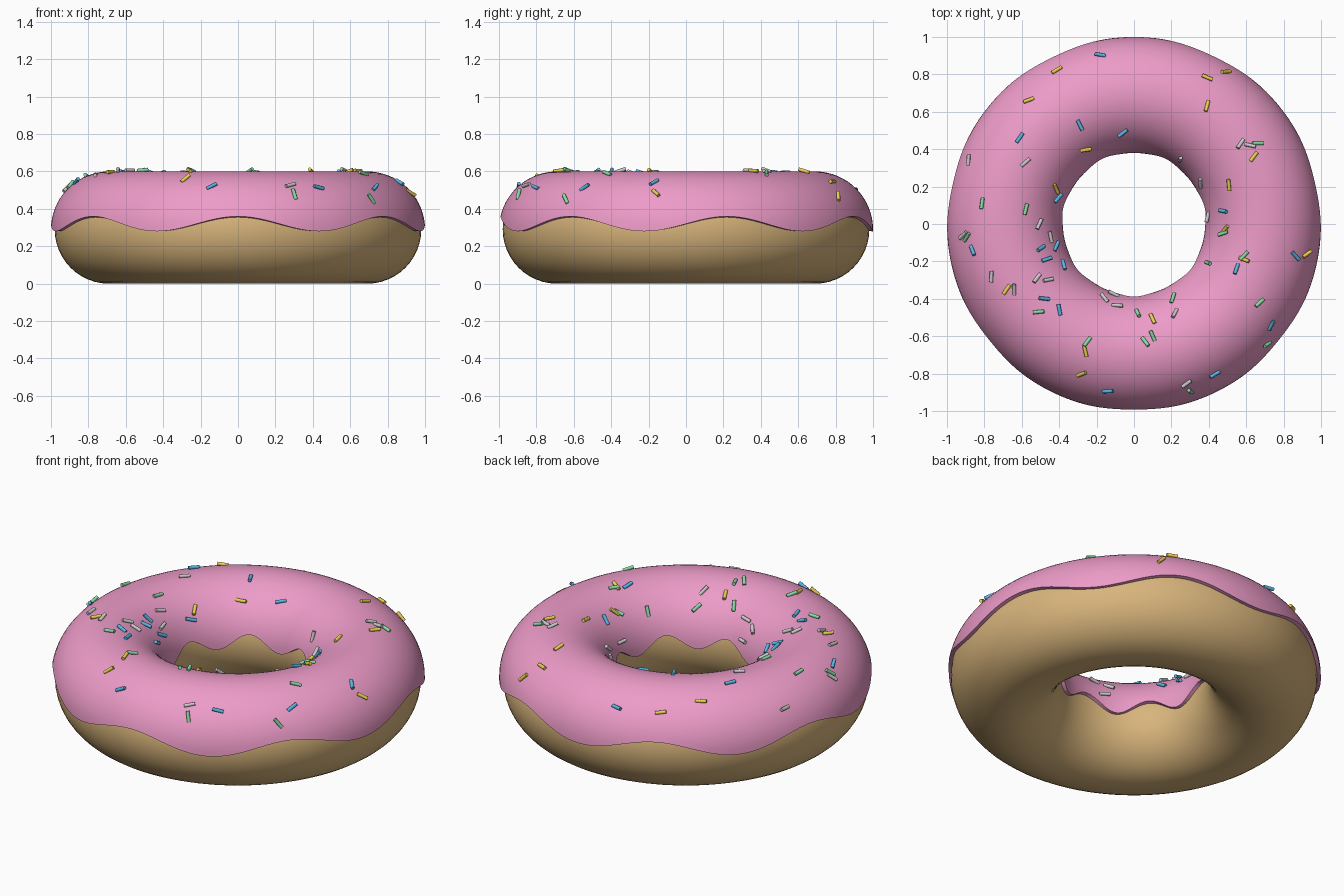
import bpy, bmesh, math, random
from mathutils import Vector, Matrix

if "Cube" in bpy.data.objects:
    bpy.data.objects.remove(bpy.data.objects["Cube"])

random.seed(4)
R, CZ = 0.69, 0.29            # ring radius and centre height
DOUGH_R, ICING_R = 0.29, 0.31  # tube radii


def material(name, rgb):
    m = bpy.data.materials.new(name)
    m.diffuse_color = (*rgb, 1)
    m.use_nodes = True
    m.node_tree.nodes["Principled BSDF"].inputs["Base Color"].default_value = m.diffuse_color
    return m


def finish(bm, name, mat, angle=40):
    bmesh.ops.recalc_face_normals(bm, faces=bm.faces)
    me = bpy.data.meshes.new(name)
    bm.to_mesh(me)
    bm.free()
    me.materials.append(mat)
    ob = bpy.data.objects.new(name, me)
    bpy.context.collection.objects.link(ob)
    bpy.ops.object.select_all(action='DESELECT')
    ob.select_set(True)
    bpy.context.view_layer.objects.active = ob
    bpy.ops.object.shade_smooth_by_angle(angle=math.radians(angle))
    return ob


def sweep_ring(name, section, segments, mat):
    """Closed ring from section(theta) -> list of (tube angle, tube radius)."""
    bm = bmesh.new()
    rings = []
    for i in range(segments):
        t = math.tau * i / segments
        ring = []
        for a, r in section(t):
            d = R + r * math.cos(a)
            ring.append(bm.verts.new((d * math.cos(t), d * math.sin(t), CZ + r * math.sin(a))))
        rings.append(ring)
    n = len(rings[0])
    for i in range(segments):
        p, q = rings[i], rings[(i + 1) % segments]
        for j in range(n):
            k = (j + 1) % n
            bm.faces.new((p[j], q[j], q[k], p[k]))
    return finish(bm, name, mat)


# Dough ring
sweep_ring("dough", lambda t: [(math.tau * j / 48, DOUGH_R) for j in range(48)],
           112, material("dough", (0.69, 0.46, 0.20)))


# Icing shell with a seven-lobed wavy edge, inside and out
def icing_section(t):
    edge = math.asin((0.03 + 0.04 * math.sin(7 * t)) / ICING_R)
    angles = [edge + (math.pi - 2 * edge) * j / 32 for j in range(33)]
    return [(a, ICING_R) for a in angles] + [(a, DOUGH_R - 0.006) for a in reversed(angles)]


sweep_ring("icing", icing_section, 168, material("icing", (0.85, 0.33, 0.58)))

# Sprinkles, placed by plan position and dropped on to the icing
sprinkles = {
    "blue": ((0.10, 0.47, 0.80), [
        (-.18, .90), (-.29, .53), (-.61, .46), (-.06, .49), (.48, .07), (.86, -.17),
        (.55, -.24), (.73, -.54), (.43, -.80), (-.14, -.89), (-.40, -.46), (-.48, -.40),
        (-.47, -.19), (-.38, -.22), (-.42, -.12), (-.86, -.14), (-.50, -.13), (-.41, .14)]),
    "yellow": ((0.85, 0.65, 0.08), [
        (-.41, .82), (-.56, .66), (.49, .81), (.39, .78), (.39, .63), (-.26, .40),
        (.64, .36), (.51, .21), (-.42, .19), (.49, -.03), (.92, -.16), (.59, -.19),
        (.10, -.51), (-.26, -.68), (-.28, -.80), (-.68, -.35)]),
    "green": ((0.25, 0.72, 0.38), [
        (.66, .43), (-.81, .11), (-.58, .08), (-.89, -.07), (.48, -.05), (.40, -.21),
        (.59, -.17), (.67, -.42), (.71, -.64), (.21, -.40), (.02, -.48), (.06, -.63),
        (.10, -.60), (.30, -.89), (-.25, -.63), (-.51, -.47)]),
    "white": ((0.75, 0.75, 0.72), [
        (-.88, .34), (-.58, .33), (.25, .35), (.57, .43), (.62, .42), (.36, .22),
        (.40, .04), (-.51, 0), (-.45, -.07), (-.91, -.06), (-.76, -.28), (-.52, -.29),
        (-.64, -.35), (-.46, -.30), (-.16, -.40), (-.11, -.38), (-.09, -.44),
        (.22, -.48), (.28, -.85)]),
}
for colour, (rgb, spots) in sprinkles.items():
    bm = bmesh.new()
    for x, y in spots:
        dist = math.hypot(x, y)
        off = dist - R
        normal = Vector((x / dist * off, y / dist * off,
                         math.sqrt(max(ICING_R ** 2 - off ** 2, 0.0004)))).normalized()
        centre = Vector((x / dist * R, y / dist * R, CZ)) + normal * (ICING_R + 0.007)
        axis = Matrix.Rotation(random.uniform(0, math.pi), 3, normal) @ normal.orthogonal()
        axis = axis.normalized() + normal * random.uniform(-0.35, 0.35)
        rot = axis.to_track_quat('Z', 'Y').to_matrix().to_4x4()
        bmesh.ops.create_cone(bm, cap_ends=True, segments=8, radius1=0.01, radius2=0.01,
                              depth=0.06, matrix=Matrix.Translation(centre) @ rot)
    finish(bm, "sprinkles_" + colour, material("sprinkle_" + colour, rgb), 50)
